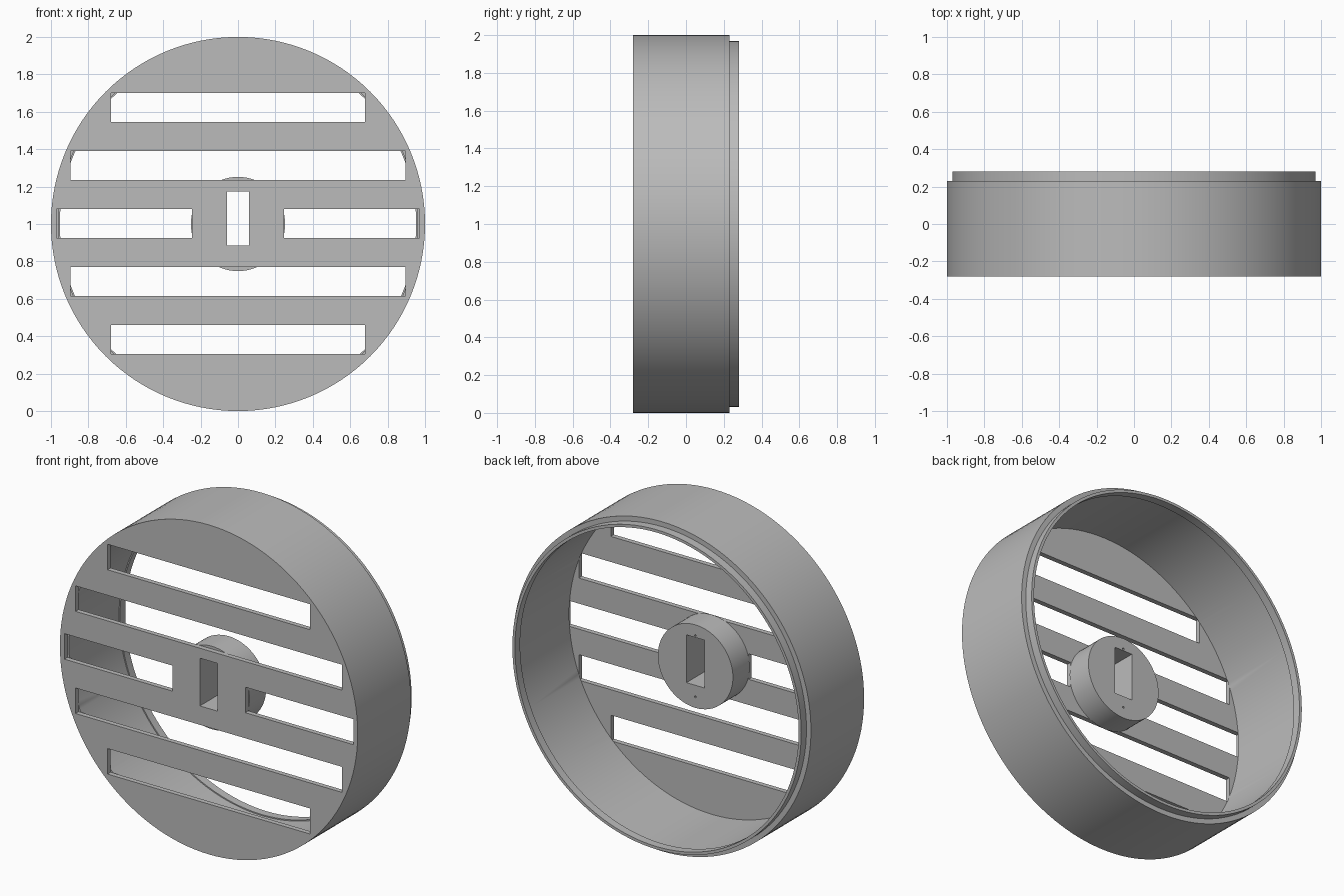
import bpy
import bmesh
import math
from mathutils import Matrix, Vector

old = bpy.data.objects.get("Cube")
if old:
    bpy.data.objects.remove(old, do_unlink=True)

grey = bpy.data.materials.new("plain grey")
grey.use_nodes = True
colour = (0.5, 0.5, 0.5, 1)
grey.diffuse_color = colour
grey.node_tree.nodes["Principled BSDF"].inputs["Base Color"].default_value = colour

FRONT, PLATE_BACK, SHOULDER, BACK = -0.28, -0.25, 0.23, 0.28
HUB_BACK = -0.09
CENTRE = Vector((0, 0, 1))


def make_object(name, bm):
    bmesh.ops.recalc_face_normals(bm, faces=bm.faces)
    mesh = bpy.data.meshes.new(name)
    bm.to_mesh(mesh)
    bm.free()
    mesh.materials.append(grey)
    obj = bpy.data.objects.new(name, mesh)
    bpy.context.collection.objects.link(obj)
    return obj


def revolve(name, profile, steps):
    """Spin (radius, y) points about the wheel axis and cap open ends."""
    bm = bmesh.new()
    verts = [bm.verts.new((r, y, 1)) for r, y in profile]
    edges = [bm.edges.new(pair) for pair in zip(verts, verts[1:])]
    bmesh.ops.spin(bm, geom=verts + edges, cent=CENTRE, axis=(0, 1, 0),
                   angle=math.tau, steps=steps, use_merge=True)
    bmesh.ops.remove_doubles(bm, verts=bm.verts, dist=1e-5)
    bmesh.ops.holes_fill(bm, edges=[e for e in bm.edges if e.is_boundary], sides=0)
    return make_object(name, bm)


def add_box(bm, x0, x1, y0, y1, z0, z1):
    size = Matrix.Diagonal((x1 - x0, y1 - y0, z1 - z0, 1))
    middle = Matrix.Translation(((x0 + x1) / 2, (y0 + y1) / 2, (z0 + z1) / 2))
    bmesh.ops.create_cube(bm, size=1, matrix=middle @ size)


def cut(obj, bm, name):
    cutter = make_object(name, bm)
    cutter.hide_render = True
    mod = obj.modifiers.new(name, "BOOLEAN")
    mod.operation = "DIFFERENCE"
    mod.solver = "EXACT"
    mod.object = cutter
    bpy.ops.object.select_all(action="DESELECT")
    obj.select_set(True)
    bpy.context.view_layer.objects.active = obj
    bpy.ops.object.modifier_apply(modifier=name)
    bpy.data.objects.remove(cutter, do_unlink=True)
    bpy.ops.object.shade_smooth_by_angle(angle=math.radians(30))


# Drum: front plate, side wall and stepped back lip in one shell
drum = revolve("slotted_drum", [
    (1, FRONT), (1, SHOULDER), (0.97, SHOULDER), (0.97, BACK),
    (0.953, BACK), (0.953, SHOULDER), (0.96, SHOULDER), (0.96, PLATE_BACK),
], 128)
# The two open ends of the profile are the front and inner plate discs

# Horizontal slots and the keyhole opening in the front plate
slots = bmesh.new()
half = 0.0775
for row, reach in ((-2, 0.68), (-1, 0.895), (1, 0.895), (2, 0.68)):
    z = 1.003 + 0.31 * row
    add_box(slots, -reach, reach, -0.4, PLATE_BACK, z - half, z + half)
for x0, x1 in ((-0.97, -0.245), (0.245, 0.97)):
    add_box(slots, x0, x1, -0.4, PLATE_BACK, 1.003 - half, 1.003 + half)
add_box(slots, -0.06, 0.06, -0.4, PLATE_BACK, 0.885, 1.175)
cut(drum, slots, "slot_cutter")

# Hub behind the plate with its opening and two pin holes
hub = revolve("hub", [(0.252, PLATE_BACK), (0.252, HUB_BACK)], 64)
openings = bmesh.new()
add_box(openings, -0.06, 0.06, -0.4, 0.1, 0.885, 1.175)
for z in (0.815, 1.186):
    place = Matrix.Translation((0, HUB_BACK, z)) @ Matrix.Rotation(math.pi / 2, 4, "X")
    bmesh.ops.create_cone(openings, cap_ends=True, segments=12, radius1=0.006,
                          radius2=0.006, depth=0.1, matrix=place)
cut(hub, openings, "hub_cutter")
